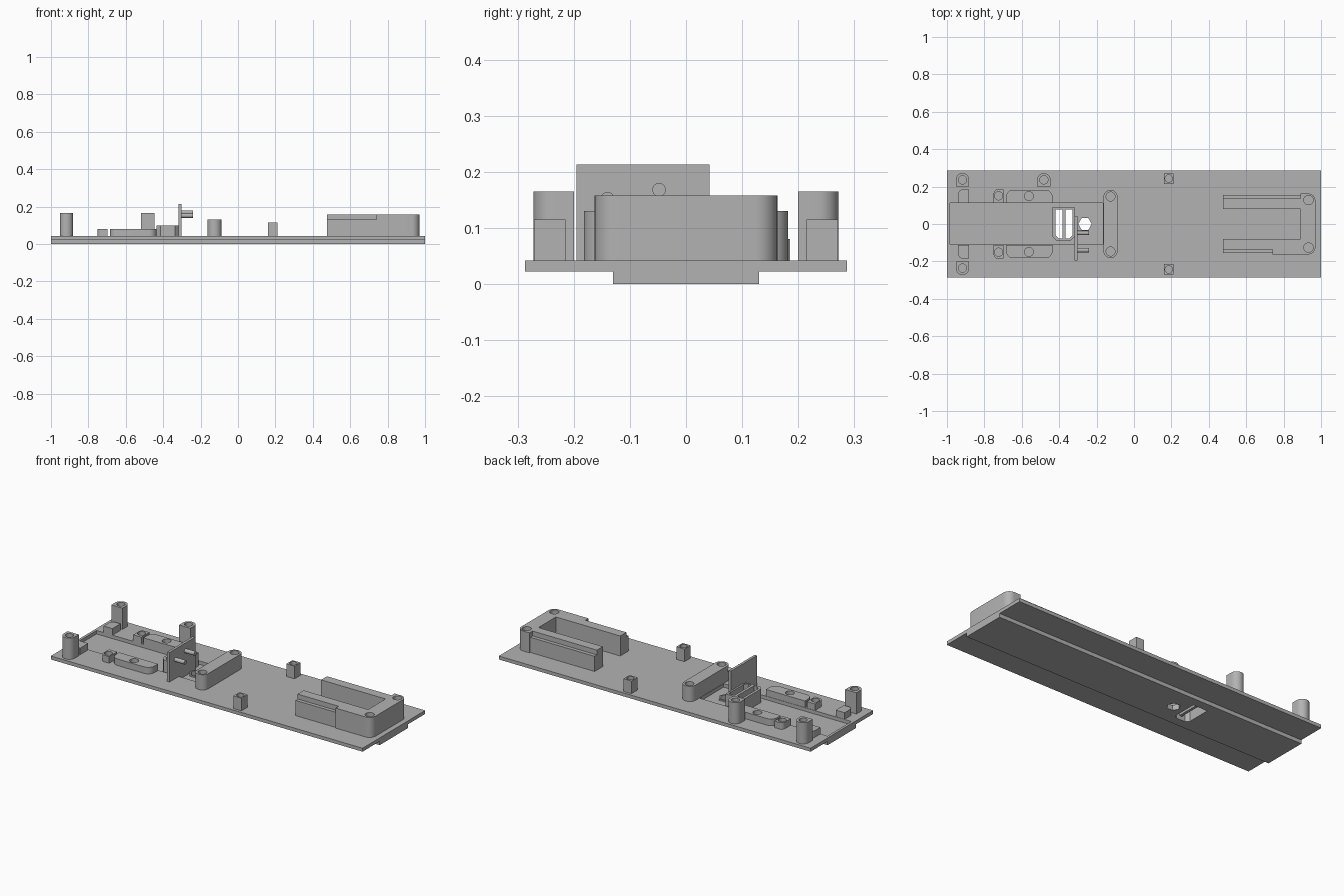
import bpy
import bmesh
from math import cos, sin, pi, radians

cube = bpy.data.objects.get("Cube")
if cube:
    bpy.data.objects.remove(cube, do_unlink=True)

grey = bpy.data.materials.new("plain grey")
grey.use_nodes = True
COLOUR = (0.45, 0.45, 0.45, 1)
grey.diffuse_color = COLOUR
grey.node_tree.nodes["Principled BSDF"].inputs["Base Color"].default_value = COLOUR


def circle(x, y, r, n=24):
    return [(x + r * cos(2 * pi * i / n), y + r * sin(2 * pi * i / n)) for i in range(n)]


def rounded(x0, x1, y0, y1, radii=(0, 0, 0, 0), steps=8):
    """Rectangle with corner radii: right-top, left-top, left-bottom, right-bottom."""
    pts = []
    corners = [(x1, y1, -1, -1), (x0, y1, 1, -1), (x0, y0, 1, 1), (x1, y0, -1, 1)]
    for k, ((x, y, sx, sy), r) in enumerate(zip(corners, radii)):
        if r == 0:
            pts.append((x, y))
            continue
        for i in range(steps + 1):
            a = pi / 2 * (k + i / steps)
            pts.append((x + sx * r + r * cos(a), y + sy * r + r * sin(a)))
    return pts


def flip(loop):
    return [(x, -y) for x, y in loop]


def prism(name, loops, z0, z1):
    """Extrude an outline; every loop after the first is a hole."""
    curve = bpy.data.curves.new(name, "CURVE")
    curve.dimensions = "2D"
    curve.fill_mode = "BOTH"
    curve.extrude = (z1 - z0) / 2
    for loop in loops:
        spline = curve.splines.new("POLY")
        spline.points.add(len(loop) - 1)
        for p, (x, y) in zip(spline.points, loop):
            p.co = (x, y, 0, 1)
        spline.use_cyclic_u = True
    helper = bpy.data.objects.new(name + " outline", curve)
    bpy.context.collection.objects.link(helper)
    graph = bpy.context.evaluated_depsgraph_get()
    mesh = bpy.data.meshes.new_from_object(helper.evaluated_get(graph))
    bpy.data.objects.remove(helper, do_unlink=True)
    bm = bmesh.new()
    bm.from_mesh(mesh)
    bmesh.ops.translate(bm, verts=bm.verts, vec=(0, 0, (z0 + z1) / 2))
    bmesh.ops.remove_doubles(bm, verts=bm.verts, dist=1e-5)
    bmesh.ops.recalc_face_normals(bm, faces=bm.faces)
    bm.to_mesh(mesh)
    bm.free()
    mesh.materials.clear()
    mesh.materials.append(grey)
    obj = bpy.data.objects.new(name, mesh)
    bpy.context.collection.objects.link(obj)
    return obj


def pair(name, loops, z0, z1):
    prism(name + "_left", loops, z0, z1)
    prism(name + "_right", [flip(l) for l in loops], z0, z1)


FLOOR, TOP = 0.022, 0.042

# Base: rail below, plate above with a shallow channel, openings through the rail
opening = [(-0.42, 0.078), (-0.328, 0.078), (-0.328, -0.06),
           (-0.346, -0.078), (-0.402, -0.078), (-0.42, -0.06)]
hexagon = circle(-0.262, 0, 0.036, 6)
prism("rail", [rounded(-1, 1, -0.13, 0.13), opening, hexagon], 0, FLOOR)
prism("plate", [rounded(-1, 1, -0.287, 0.287),
                rounded(-0.985, -0.165, -0.109, 0.111)], FLOOR, TOP)
prism("hex_rim", [circle(-0.262, 0, 0.045, 6), hexagon], FLOOR, 0.03)

# Slotted frame in the channel
frame = [(-0.435, 0.091), (-0.318, 0.091), (-0.318, -0.068),
         (-0.338, -0.088), (-0.415, -0.088), (-0.435, -0.068)]
slot_a = [(-0.42, 0.078), (-0.382, 0.078), (-0.382, -0.078), (-0.402, -0.078), (-0.42, -0.06)]
slot_b = [(-0.366, 0.078), (-0.328, 0.078), (-0.328, -0.06), (-0.346, -0.078), (-0.366, -0.078)]
prism("slotted_frame", [frame, slot_a, slot_b], FLOOR, 0.1)

# Upright board with two pegs
prism("upright_board", [rounded(-0.318, -0.303, -0.195, 0.042)], FLOOR, 0.213)
for name, y, z in (("upper_peg", -0.048, 0.168), ("lower_peg", -0.14, 0.152)):
    bpy.ops.mesh.primitive_cylinder_add(vertices=24, radius=0.012, depth=0.07,
                                        location=(-0.275, y, z), rotation=(0, pi / 2, 0))
    peg = bpy.context.object
    peg.name = name
    peg.data.materials.append(grey)

# Tall screw posts, round on the outer side
for name, x, side in (("back_left_post", -0.917, 1), ("back_right_post", -0.917, -1),
                      ("middle_left_post", -0.482, 1)):
    loops = [rounded(x - 0.036, x + 0.036, 0.2, 0.272, (0.036, 0.036, 0, 0)),
             circle(x, 0.236, 0.022)]
    prism(name, loops if side > 0 else [flip(l) for l in loops], TOP, 0.165)

# Small square posts
pair("square_post", [rounded(0.16, 0.212, 0.215, 0.271), circle(0.186, 0.243, 0.02)], TOP, 0.115)

# Pads and stops along the channel
pair("side_pad", [rounded(-0.685, -0.435, 0.111, 0.183, (0.04, 0.04, 0, 0)),
                  circle(-0.562, 0.149, 0.024)], TOP, 0.08)
pair("pad_stop", [rounded(-0.75, -0.697, 0.111, 0.185, (0, 0.022, 0, 0)),
                  circle(-0.724, 0.151, 0.022)], TOP, 0.08)
pair("end_stop", [rounded(-0.94, -0.883, 0.111, 0.185, (0, 0.025, 0, 0))], TOP, 0.08)

# Cross bar with two screw holes
prism("cross_bar", [rounded(-0.163, -0.088, -0.182, 0.182, (0.037,) * 4),
                    circle(-0.125, 0.147, 0.024), circle(-0.125, -0.147, 0.024)], TOP, 0.13)


# U-shaped holder with outer ledges
def holder(edge):
    left_end, right_end = 0.89, 0.74
    outer = rounded(right_end, 0.97, -0.163, 0.163, (0.04, 0, 0, 0.04))
    corner_top, corner_bottom = outer[:9], outer[-9:]
    return ([(0.477, edge), (left_end, edge), (left_end, 0.163)]
            + corner_top[::-1] + corner_bottom[::-1]
            + [(right_end, -0.163), (right_end, -edge), (0.477, -edge),
               (0.477, -0.079), (left_end, -0.079), (left_end, 0.081), (0.477, 0.081)])


holes = [circle(0.933, 0.128, 0.025), circle(0.933, -0.126, 0.025)]
prism("holder_base", [holder(0.156)] + holes, TOP, 0.13)
prism("holder_top", [holder(0.135)] + holes, 0.13, 0.158)

# Smooth the rounded walls, keep edges sharp
bpy.ops.object.select_all(action="DESELECT")
for obj in bpy.context.scene.objects:
    if obj.type == "MESH":
        obj.select_set(True)
        bpy.context.view_layer.objects.active = obj
bpy.ops.object.shade_smooth_by_angle(angle=radians(30))
